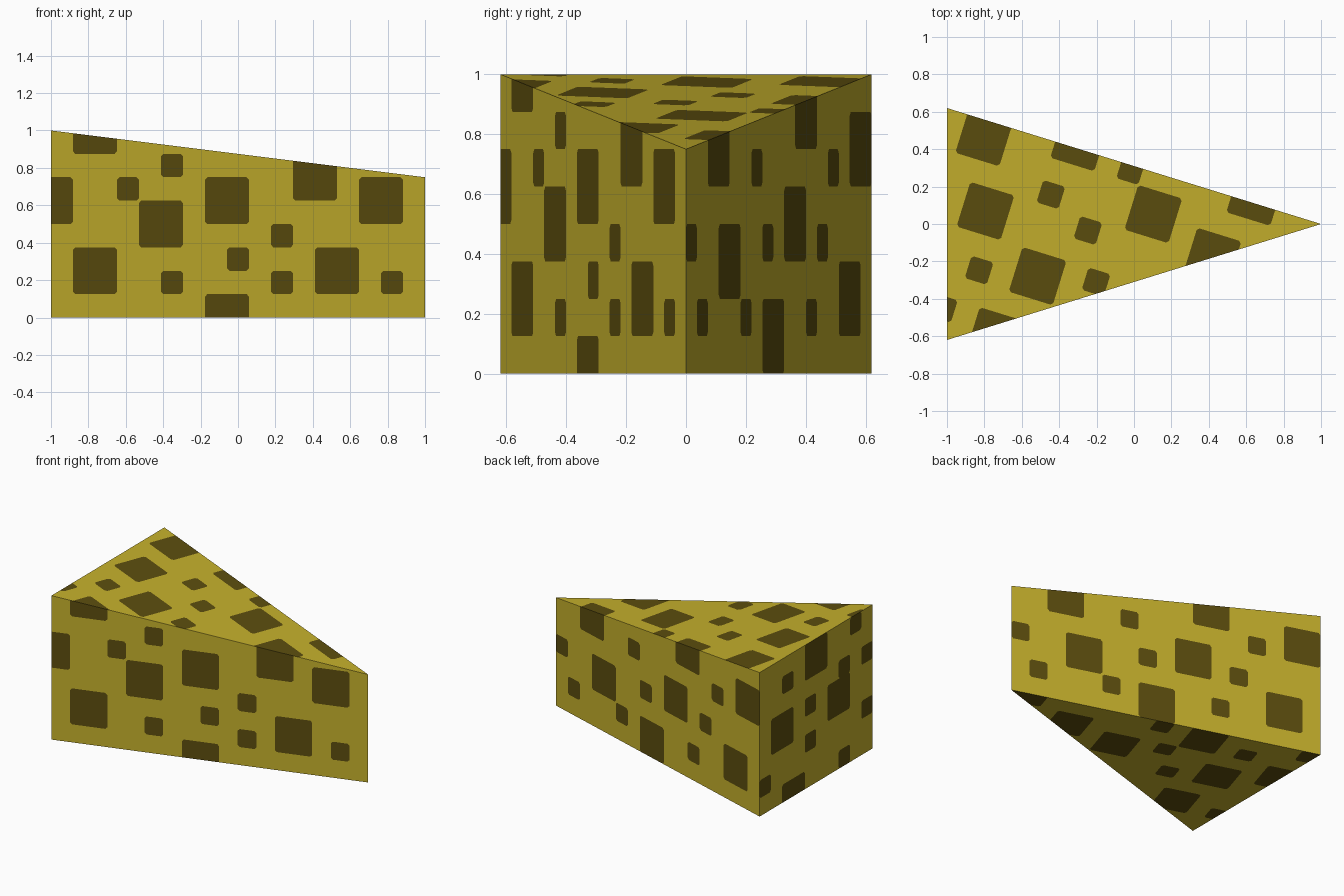
import bpy
import bmesh
from mathutils import Vector

cube = bpy.data.objects.get("Cube")
if cube:
    bpy.data.objects.remove(cube, do_unlink=True)


def make_material(name, color):
    mat = bpy.data.materials.new(name)
    mat.use_nodes = True
    mat.diffuse_color = color
    mat.node_tree.nodes["Principled BSDF"].inputs["Base Color"].default_value = color
    return mat


# Wedge proportions
HALF = 0.62
TALL, LOW = 1.0, 0.75
UNIT = 0.125
CORNER = 0.013
UP = Vector((0, 0, 1))
front_corner = Vector((-1, -HALF, 0))
back_corner = Vector((-1, HALF, 0))
tip = Vector((1, 0, 0))
slant = (tip - back_corner).length
along_back = (tip - back_corner).normalized()
across = Vector((along_back.y, -along_back.x, 0))

# Spots on each side: column, row, size in grid units
front_spots = [(1, 7, 2), (5, 6, 1), (11, 5, 2), (-1, 4, 2), (3, 5, 1), (4, 3, 2),
               (7, 4, 2), (14, 4, 2), (10, 3, 1), (8, 2, 1), (1, 1, 2), (5, 1, 1),
               (10, 1, 1), (12, 1, 2), (15, 1, 1), (7, -1, 2)]
back_spots = [(0, 3, 1), (2, 5, 2), (6, 5, 1), (10, 6, 2), (15, 5, 2), (13, 5, 1),
              (9, 3, 2), (3, 2, 2), (7, 3, 1), (12, 3, 1), (14, 1, 2), (1, 1, 1),
              (5, 1, 1), (7, 0, 2), (11, 1, 1)]
rind_spots = [(2, 6, 1), (4, 6, 2), (8, 7, 1), (9, 5, 1), (7, 5, 1), (4, 4, 1),
              (4, 2, 1), (1, 3, 2), (6, 3, 2), (0, 1, 1), (2, -1, 2), (7, 0, 1),
              (9, 2, 1)]
top_spots = [(1, 0, 2), (5, -1, 2), (8, 0, 1), (2, 3, 2), (5, 2, 1), (7, 3, 1),
             (9, 1, 2), (13, -1, 2), (12, 2, 2), (3, 6, 1), (5, 5, 2), (8, 5, 1),
             (2, 8, 1), (4, 8, 2)]
bottom_spots = [(3, 3, 2), (4, 6, 2), (5, 0, 2), (6, 4, 1), (7, 2, 1), (8, 0, 1),
                (9, 2, 2), (12, 1, 2), (15, -1, 2), (3, 1, 1), (0, 2, 2),
                (2, 7, 1), (0, 0, 1)]

# Solid wedge
bm = bmesh.new()
side_layer = bm.faces.layers.int.new("side")
base = [bm.verts.new(p) for p in (front_corner, tip, back_corner)]
roof = [bm.verts.new(p + UP * h) for p, h in
        ((front_corner, TALL), (tip, LOW), (back_corner, TALL))]
loops = [(base[0], base[1], roof[1], roof[0]),
         (base[1], base[2], roof[2], roof[1]),
         (base[2], base[0], roof[0], roof[2]),
         tuple(roof),
         tuple(reversed(base))]
for index, loop in enumerate(loops):
    bm.faces.new(loop)[side_layer] = index

# Grid of each side: origin, column direction, row direction, column width, spots
top_origin = back_corner - along_back * 0.01 - across * 0.035
column = slant / 17
grids = [
    (front_corner, (tip - front_corner).normalized(), UP, column, front_spots),
    (tip, -along_back, UP, column, back_spots),
    (back_corner, Vector((0, -1, 0)), UP, HALF / 5, rind_spots),
    (top_origin, along_back, across, column, top_spots),
    (back_corner, along_back, across, column, bottom_spots),
]


def spot_planes(origin, u, v, width, spot):
    """Eight outward planes bounding a square with clipped corners."""
    col, row, size = spot
    centre = origin + u * width * (col + size / 2) + v * UNIT * (row + size / 2)
    hu, hv = width * size / 2, UNIT * size / 2
    planes = []
    for sign in (-1, 1):
        planes.append((centre + u * hu * sign, u * sign))
        planes.append((centre + v * hv * sign, v * sign))
    for su in (-1, 1):
        for sv in (-1, 1):
            point = centre + u * su * (hu - CORNER) + v * sv * hv
            planes.append((point, (u * su + v * sv).normalized()))
    return planes


def overlaps(face, planes):
    return not any(all((vert.co - p).dot(n) > -0.0001 for vert in face.verts)
                   for p, n in planes)


def plain_faces(side, planes):
    return [f for f in bm.faces if f[side_layer] == side
            and f.material_index == 0 and overlaps(f, planes)]


# Cut every spot into its side and colour the pieces inside
for side, (origin, u, v, width, spots) in enumerate(grids):
    for spot in spots:
        planes = spot_planes(origin, u, v, width, spot)
        for point, normal in planes:
            faces = plain_faces(side, planes)
            edges = {e for f in faces for e in f.edges}
            verts = {w for f in faces for w in f.verts}
            if faces:
                bmesh.ops.bisect_plane(bm, geom=faces + list(edges) + list(verts),
                                       dist=0.00001, plane_co=point, plane_no=normal)
        for face in plain_faces(side, planes):
            face.material_index = 1

bm.faces.layers.int.remove(side_layer)
mesh = bpy.data.meshes.new("cheese_wedge")
bm.to_mesh(mesh)
bm.free()
mesh.materials.append(make_material("cheese yellow", (0.56, 0.435, 0.025, 1)))
mesh.materials.append(make_material("dark hole brown", (0.108, 0.076, 0.0045, 1)))
wedge = bpy.data.objects.new("cheese_wedge", mesh)
bpy.context.scene.collection.objects.link(wedge)
